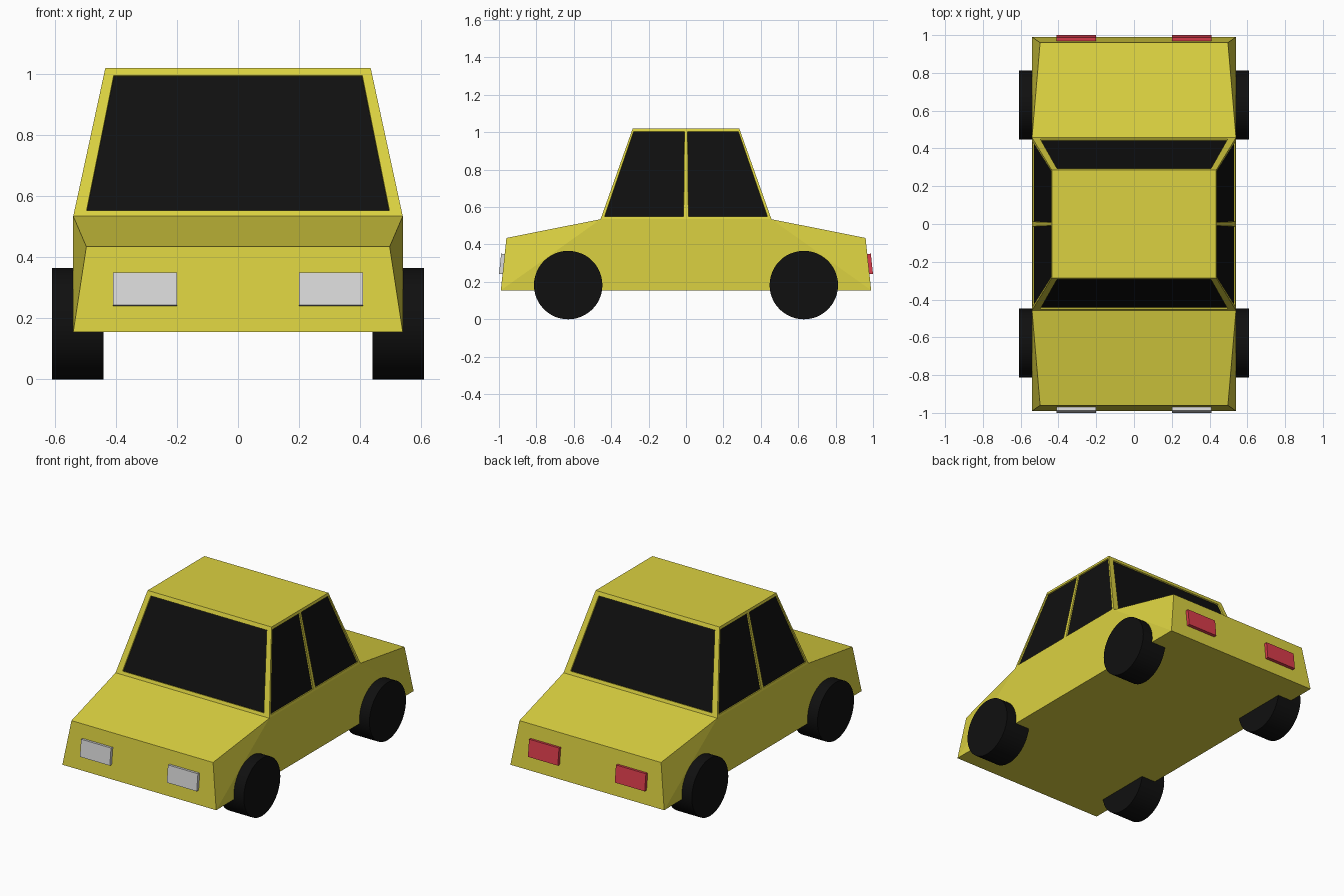
import bpy, bmesh, math
from mathutils import Vector

cube = bpy.data.objects.get("Cube")
if cube:
    bpy.data.objects.remove(cube, do_unlink=True)


def material(name, r, g, b):
    m = bpy.data.materials.new(name)
    m.use_nodes = True
    m.diffuse_color = (r, g, b, 1)
    m.node_tree.nodes["Principled BSDF"].inputs["Base Color"].default_value = (r, g, b, 1)
    return m


yellow = material("yellow paint", 0.71, 0.64, 0.052)
black = material("black glass and rubber", 0.005, 0.005, 0.005)
silver = material("headlight silver", 0.70, 0.70, 0.70)
red = material("tail light red", 0.71, 0.047, 0.072)


def finish(bm, name, mats):
    mesh = bpy.data.meshes.new(name)
    bm.to_mesh(mesh)
    bm.free()
    for m in mats:
        mesh.materials.append(m)
    ob = bpy.data.objects.new(name, mesh)
    bpy.context.collection.objects.link(ob)
    return ob


def outward_face(bm, points):
    """Add a face turned away from the middle of the car."""
    f = bm.faces.new([bm.verts.new(p) for p in points])
    f.normal_update()
    if f.normal.dot(f.calc_center_median() - Vector((0, 0, 0.4))) < 0:
        f.normal_flip()
    return f


# Corners of one quarter: sill, nose top, belt line, roof
def sill(sx, sy): return Vector((sx * 0.54, sy * 0.99, 0.155))
def nose(sx, sy): return Vector((sx * 0.497, sy * 0.96, 0.435))
def belt(sx, sy): return Vector((sx * 0.54, sy * 0.457, 0.535))
def roof(sx, sy): return Vector((sx * 0.435, sy * 0.285, 1.02))


# Lower body: ends, bonnet and boot, tapered sides, floor
bm = bmesh.new()
for s in (-1, 1):
    outward_face(bm, [sill(-1, s), sill(1, s), nose(1, s), nose(-1, s)])
    outward_face(bm, [nose(-1, s), nose(1, s), belt(1, s), belt(-1, s)])
    outward_face(bm, [sill(s, -1), sill(s, 1), belt(s, 1), belt(s, -1)])
    for e in (-1, 1):
        outward_face(bm, [sill(s, e), nose(s, e), belt(s, e)])
outward_face(bm, [sill(-1, -1), sill(1, -1), sill(1, 1), sill(-1, 1)])
bmesh.ops.remove_doubles(bm, verts=bm.verts, dist=0.0005)
finish(bm, "lower_body", [yellow])


# Cabin: each wall is a grid of pillars and rails around sunken windows
def wall(bm, a, b, c, d, us, vs):
    def at(u, v): return a.lerp(b, u).lerp(d.lerp(c, u), v)
    panes = []
    for i in range(len(us) - 1):
        for j in range(len(vs) - 1):
            u0, u1, v0, v1 = us[i], us[i + 1], vs[j], vs[j + 1]
            f = outward_face(bm, [at(u0, v0), at(u1, v0), at(u1, v1), at(u0, v1)])
            if i % 2 and j % 2:
                panes.append(f)
    return panes


bm = bmesh.new()
glass = []
for s in (-1, 1):
    glass += wall(bm, belt(-1, s), belt(1, s), roof(1, s), roof(-1, s),
                  [0, 0.037, 0.963, 1], [0, 0.04, 0.95, 1])
    glass += wall(bm, belt(s, -1), belt(s, 1), roof(s, 1), roof(s, -1),
                  [0, 0.018, 0.486, 0.514, 0.982, 1], [0, 0.03, 0.965, 1])
outward_face(bm, [roof(-1, -1), roof(1, -1), roof(1, 1), roof(-1, 1)])
bmesh.ops.remove_doubles(bm, verts=bm.verts, dist=0.0005)
bmesh.ops.inset_individual(bm, faces=glass, thickness=0.001, depth=-0.008)
for f in glass:
    f.material_index = 1
finish(bm, "cabin", [yellow, black])

# Wheels
for side, sx in (("right", -1), ("left", 1)):
    for end, sy in (("front", -1), ("rear", 1)):
        bpy.ops.mesh.primitive_cylinder_add(
            vertices=48, radius=0.183, depth=0.17,
            location=(sx * 0.525, sy * 0.63, 0.183), rotation=(0, math.pi / 2, 0))
        wheel = bpy.context.object
        wheel.name = f"{end}_{side}_wheel"
        wheel.data.materials.append(black)
        bpy.ops.object.shade_smooth_by_angle()

# Lamps lie along the sloping end panels
for side, sx in (("right", -1), ("left", 1)):
    for name, sy, mat in (("headlight", -1, silver), ("tail_light", 1, red)):
        bpy.ops.mesh.primitive_cube_add(
            size=1, location=(sx * 0.305, sy * 0.974, 0.295),
            rotation=(sy * math.atan(0.03 / 0.28), 0, 0))
        lamp = bpy.context.object
        lamp.name = f"{side}_{name}"
        lamp.scale = (0.21, 0.04, 0.108)
        lamp.data.materials.append(mat)
